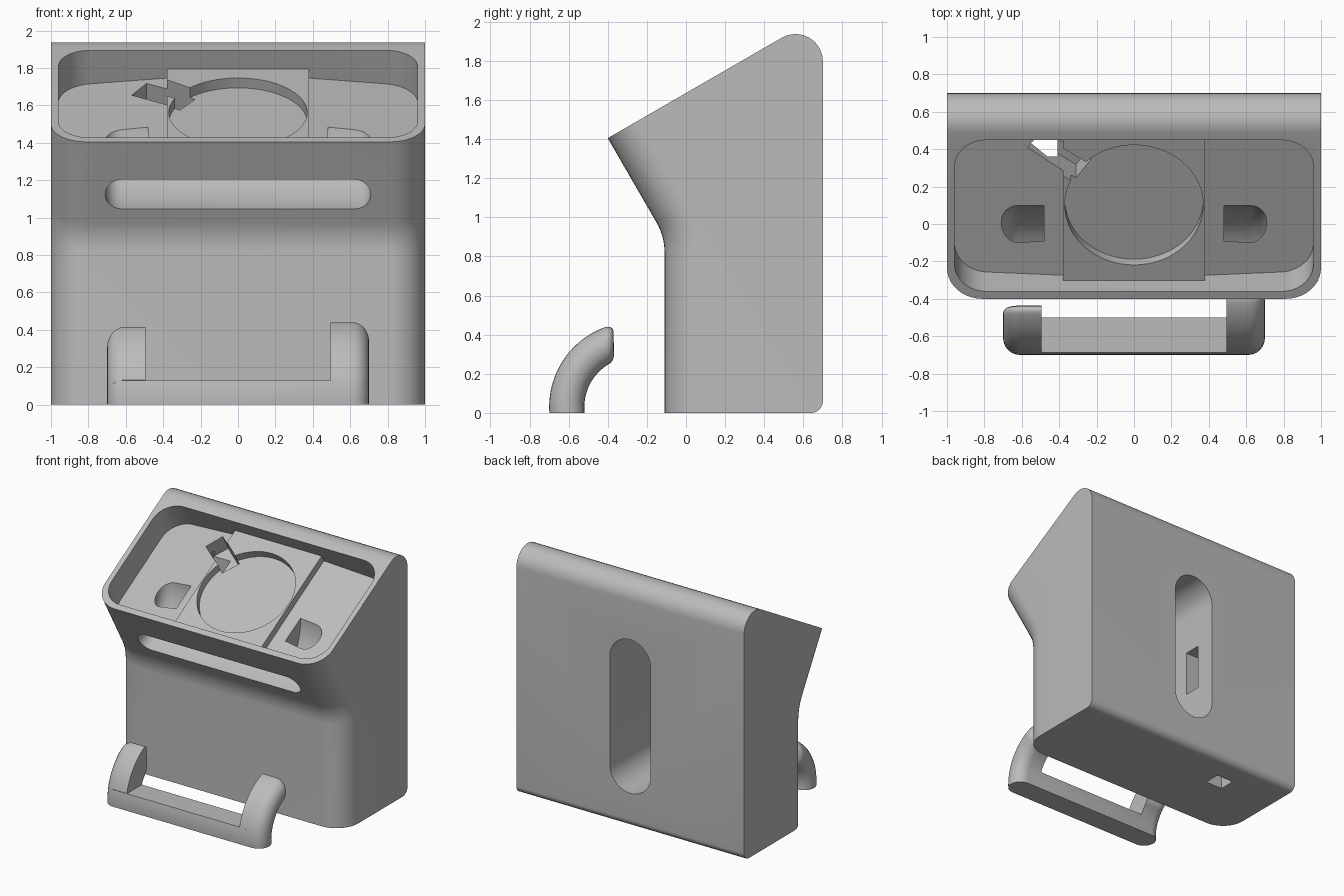
import bpy, bmesh, math
from mathutils import Vector

if "Cube" in bpy.data.objects:
    bpy.data.objects.remove(bpy.data.objects["Cube"])

grey = bpy.data.materials.new("matte grey")
grey.use_nodes = True
grey.diffuse_color = (0.5, 0.5, 0.5, 1)
grey.node_tree.nodes["Principled BSDF"].inputs["Base Color"].default_value = (0.5, 0.5, 0.5, 1)

RIDGE = Vector((0, -0.40, 1.405))
C30, S30 = math.cos(math.pi / 6), 0.5


def desk(x, s, t):
    """Point on the sloped top: x across, s up the slope, t down into the body."""
    return RIDGE + Vector((x, C30 * s + S30 * t, S30 * s - C30 * t))


def loft(name, rings, bevel=None, radius=0.0):
    """Skin equal rings, cap both ends and round the edges picked by bevel."""
    bm = bmesh.new()
    rows = [[bm.verts.new(p) for p in ring] for ring in rings]
    n = len(rows[0])
    for a, b in zip(rows, rows[1:]):
        for i in range(n):
            j = (i + 1) % n
            bm.faces.new((a[i], a[j], b[j], b[i]))
    bm.faces.new(rows[0][::-1])
    bm.faces.new(rows[-1])
    bmesh.ops.recalc_face_normals(bm, faces=bm.faces[:])
    if bevel:
        edges = [e for e in bm.edges if bevel(e)]
        bmesh.ops.bevel(bm, geom=edges, offset=radius, offset_type='OFFSET', segments=10,
                        profile=0.5, affect='EDGES', clamp_overlap=False)
        bmesh.ops.recalc_face_normals(bm, faces=bm.faces[:])
    mesh = bpy.data.meshes.new(name)
    bm.to_mesh(mesh)
    bm.free()
    mesh.materials.append(grey)
    ob = bpy.data.objects.new(name, mesh)
    bpy.context.collection.objects.link(ob)
    return ob


def fillet(corners, steps=10):
    """Polygon of (y, z, radius) corners turned into a rounded outline."""
    out = []
    for i, (y, z, r) in enumerate(corners):
        p = Vector((y, z))
        if not r:
            out.append(p)
            continue
        a = (Vector(corners[i - 1][:2]) - p).normalized()
        b = (Vector(corners[(i + 1) % len(corners)][:2]) - p).normalized()
        half = math.acos(a.dot(b)) / 2
        mid = p + (a + b).normalized() * (r / math.sin(half))
        start = p + a * (r / math.tan(half)) - mid
        end = p + b * (r / math.tan(half)) - mid
        for k in range(steps + 1):
            f = math.pi / 2 - half
            u = f * (2 * k / steps - 1)
            # swing from start to end around the fillet centre
            out.append(mid + (start * math.sin(f - u) + end * math.sin(f + u)) / math.sin(2 * f))
    return out


def section(x0, x1, h, both=False):
    """Strap cross-section (x, offset): round outer end, flat or round inner end."""
    def cap(cx, turn):
        return [(cx + h * math.cos(turn + math.pi * k / 12), h * math.sin(turn + math.pi * k / 12))
                for k in range(13)]
    return cap(x1 - h, -math.pi / 2) + (cap(x0 + h, math.pi / 2) if both else [(x0, h), (x0, -h)])


def arc_ring(sec, centre, radius, degrees, side=1, skew=0):
    """Cross-section placed on an arc; skew leans it, in degrees per unit of offset."""
    ring = []
    for x, d in sec:
        a = math.radians(degrees - skew * d)
        ring.append(Vector((side * x, centre[0] + (radius + d) * math.cos(a),
                            centre[1] + (radius + d) * math.sin(a))))
    return ring


def spread(a, b, n):
    return [a + (b - a) * k / n for k in range(n + 1)]


def box(name, x0, x1, y0, y1, z0, z1):
    return loft(name, [[Vector(p) for p in ((x0, y0, z), (x1, y0, z), (x1, y1, z), (x0, y1, z))]
                       for z in (z0, z1)])


def finish(ob):
    bpy.ops.object.select_all(action='DESELECT')
    ob.select_set(True)
    bpy.context.view_layer.objects.active = ob
    bpy.ops.object.shade_smooth_by_angle(angle=math.radians(32))


# Stand body: side outline extruded across, front side edges rounded
outline = fillet([(-0.11, 0, 0), (0.70, 0, 0.06), (0.70, 2.04, 0.14),
                  (-0.40, 1.405, 0), (-0.11, 0.903, 0.3)])


def front_edge(e):
    a, b = (v.co for v in e.verts)
    return abs(a.x - b.x) < 1e-4 and a.y < -0.1 and b.y < -0.1


body = loft("stand_body", [[Vector((x, p.x, p.y)) for p in outline] for x in (-1, 1)],
            front_edge, 0.19)
cutters = []

# Sloped tray with a raised centre block
half = [(0.96, -0.06), (0.96, 0.222), (0.38, 0.172), (0.38, 0.115)]
tray = half + [(-x, t) for x, t in half[::-1]]


def tray_corner(e):
    a, b = (v.co for v in e.verts)
    return abs(a.x) > 0.95 and abs(a.x - b.x) < 1e-4 and abs((a - b).dot(Vector((0, C30, S30)))) < 1e-4


cutters.append(loft("tray_cutter", [[desk(x, s, t) for x, t in tray] for s in (0.046, 0.98)],
                    tray_corner, 0.17))

# Round dish in the centre block
turns = [math.tau * k / 72 for k in range(72)]
cutters.append(loft("dish_cutter", [[desk(0.37 * math.cos(a), 0.513 + 0.37 * math.sin(a), t)
                                     for a in turns] for t in (0.0, 0.176)]))

# Cable notch leading off the dish
a = math.radians(145)
along, across = Vector((math.cos(a), math.sin(a))), Vector((-math.sin(a), math.cos(a)))
plan = [Vector((0, 0.513)) + along * r + across * w
        for r, w in ((0.33, -0.07), (0.645, -0.07), (0.645, 0.07), (0.33, 0.07))]
cutters.append(loft("notch_cutter", [[desk(p.x, p.y, t) for p in plan] for t in (0.08, 0.32)]))

# Cable shaft through the base and its link to the back slot
cutters.append(box("shaft_cutter", -0.56, -0.41, 0.36, 0.49, -0.1, 1.59))
cutters.append(box("link_cutter", -0.48, -0.1, 0.40, 0.54, 0.66, 1.02))

# Tall rounded slot in the back
slot = [(0.18 * math.cos(t), (1.31 if math.sin(t) > 0 else 0.45) + 0.18 * math.sin(t))
        for t in (math.pi * (k + 0.5) / 20 for k in range(40))]
cutters.append(loft("back_slot_cutter", [[Vector((x, y, z)) for x, z in slot]
                                         for y in (0.15, 0.8)]))

# Curved strap channel: wide front mouth, two exits in the tray
hub, mid_r, thick = (-0.34, 1.46), 0.351, 0.088
cutters.append(loft("mouth_cutter", [arc_ring(section(-0.71, 0.71, thick, True), hub, mid_r, d)
                                     for d in spread(-97, -34, 16)]))
for side in (-1, 1):
    cutters.append(loft("exit_cutter", [arc_ring(section(0.48, 0.71, thick), hub, mid_r, d, side)
                                        for d in spread(-40, 9, 12)]))

bpy.context.view_layer.objects.active = body
for c in cutters:
    c.hide_render = True
    mod = body.modifiers.new(c.name, 'BOOLEAN')
    mod.operation, mod.solver, mod.object = 'DIFFERENCE', 'EXACT', c
    bpy.ops.object.modifier_apply(modifier=mod.name)
for c in cutters:
    bpy.data.objects.remove(c)
finish(body)

# Loose strap clip: base bar
hub, mid_r, thick = (-0.265, 0.03), 0.345, 0.09
bar = [[Vector((x, hub[0] - math.sqrt((mid_r + d) ** 2 - (z - hub[1]) ** 2), z))
        for x, d in section(-0.7, 0.7, thick, True)] for z in spread(0, 0.13, 5)]
finish(loft("clip_bar", bar))

# Strap clip: two curved arms with leaning, rounded tips
for side, tip, skew, name in ((-1, 121, 95, "clip_arm_right"), (1, 108, 50, "clip_arm_left")):
    rings = [arc_ring(section(0.495, 0.7, thick), hub, mid_r, d, side, skew)
             for d in spread(175, tip + 7, 14)]
    for k in range(1, 7):
        b = math.pi / 2 * k / 6
        inset = 0.04 * (1 - math.cos(b))
        rings.append(arc_ring(section(0.495, 0.7 - inset, thick - inset), hub, mid_r,
                              tip + 7 - 7 * math.sin(b), side, skew))
    finish(loft(name, rings))
